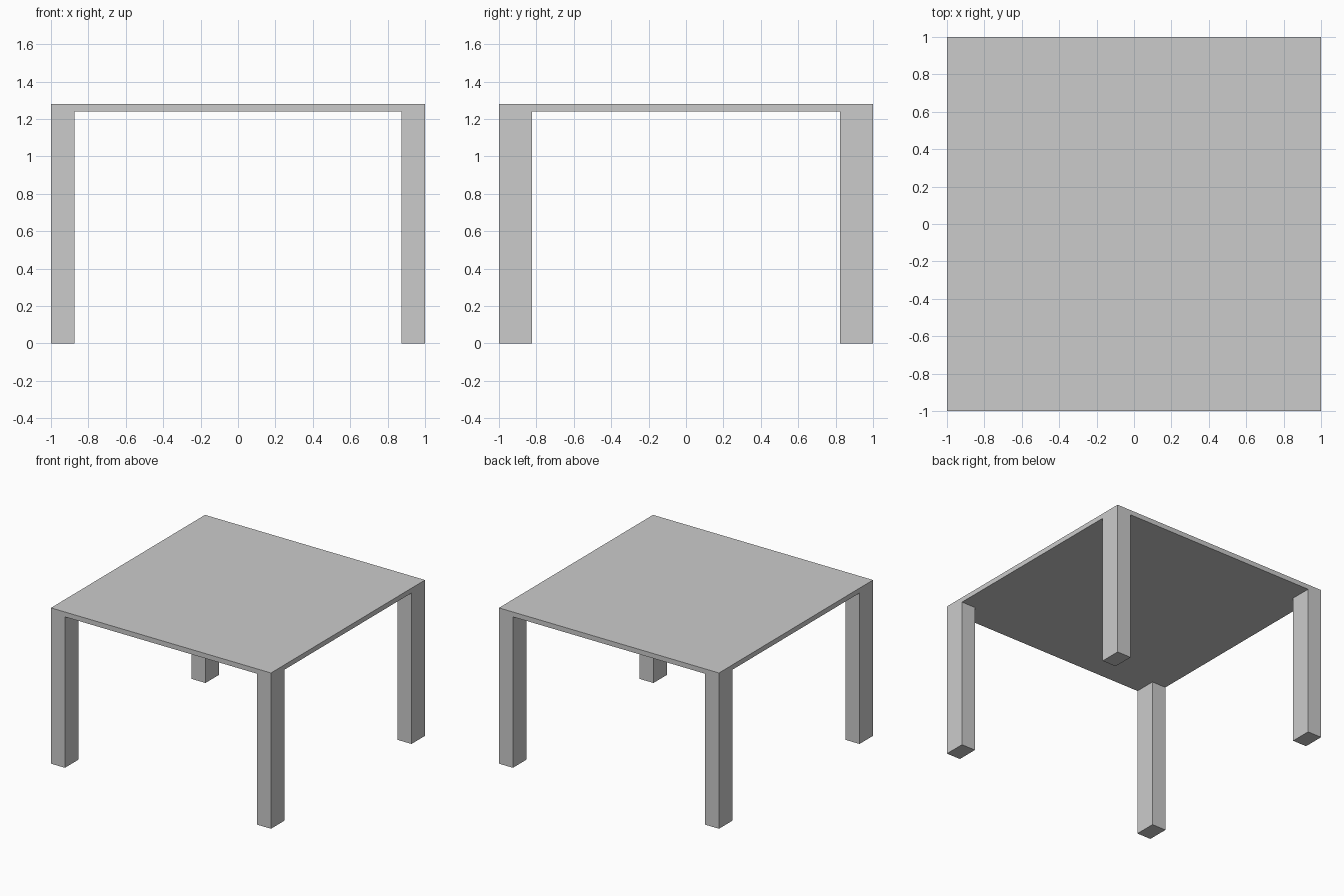
import bpy

if "Cube" in bpy.data.objects:
    bpy.data.objects.remove(bpy.data.objects["Cube"])

HALF = 1.0                  # half the table width and depth
HEIGHT, SLAB = 1.28, 0.04
LEG_X, LEG_Y = 0.127, 0.176


def box(name, center, size):
    bpy.ops.mesh.primitive_cube_add(size=1, location=center)
    obj = bpy.context.object
    obj.name = name
    obj.scale = size
    bpy.ops.object.transform_apply(location=False, rotation=False, scale=True)
    return obj


# Thin square top
box("tabletop", (0, 0, HEIGHT - SLAB / 2), (2 * HALF, 2 * HALF, SLAB))

# Four rectangular legs flush with the corners
leg_height = HEIGHT - SLAB
for y_name, sy in (("front", -1), ("back", 1)):
    for x_name, sx in (("left", -1), ("right", 1)):
        box(f"{y_name}_{x_name}_leg",
            (sx * (HALF - LEG_X / 2), sy * (HALF - LEG_Y / 2), leg_height / 2),
            (LEG_X, LEG_Y, leg_height))
